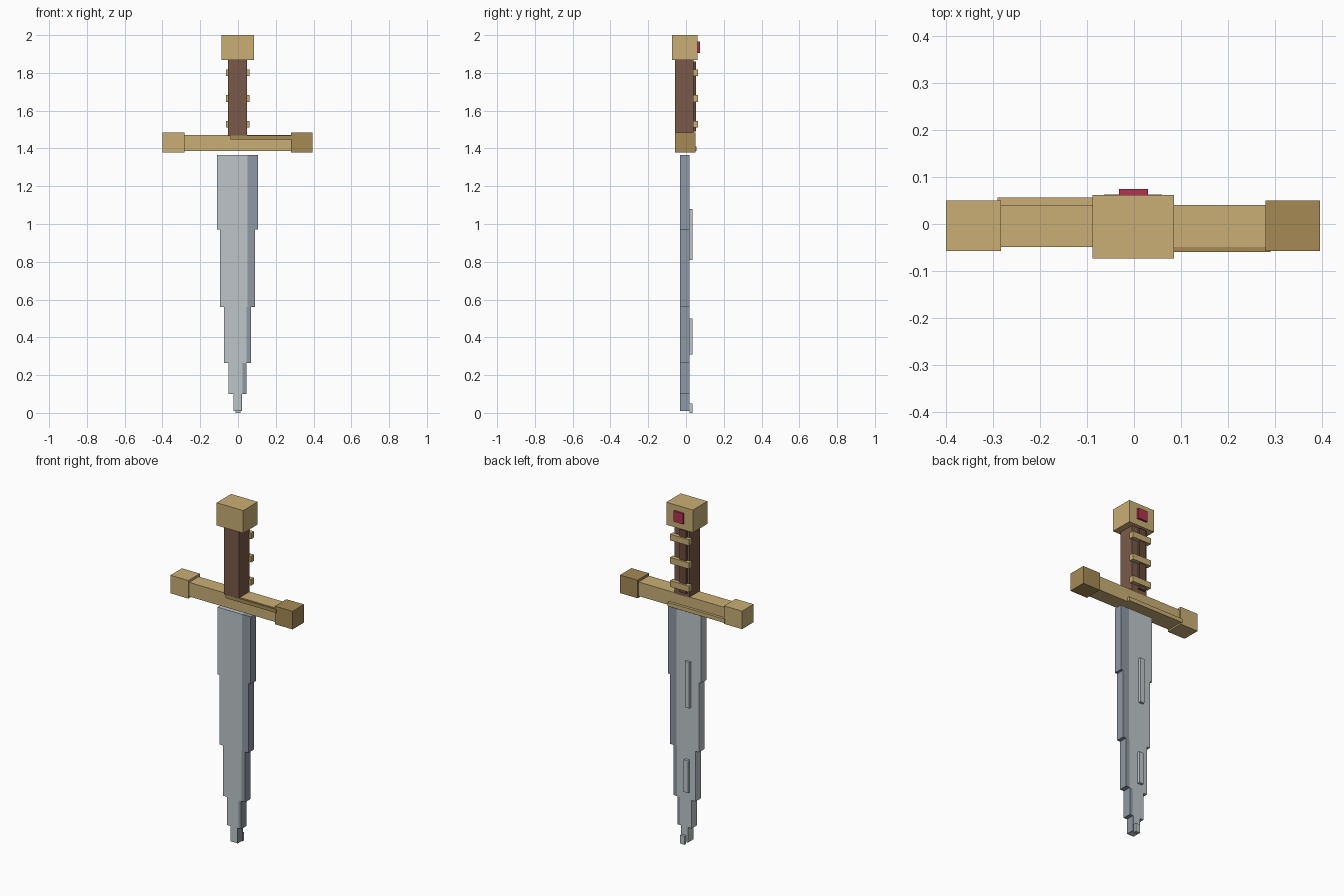
import bpy

default = bpy.data.objects.get("Cube")
if default:
    bpy.data.objects.remove(default, do_unlink=True)


def linear(c):
    c /= 255
    return c / 12.92 if c <= 0.04045 else ((c + 0.055) / 1.055) ** 2.4


def material(name, r, g, b):
    m = bpy.data.materials.new(name)
    colour = (linear(r), linear(g), linear(b), 1)
    m.diffuse_color = colour
    m.use_nodes = True
    m.node_tree.nodes["Principled BSDF"].inputs["Base Color"].default_value = colour
    return m


steel = material("light steel", 191, 198, 201)
dark_steel = material("dark steel", 143, 153, 163)
gold = material("gold", 202, 175, 118)
dark_gold = material("dark gold", 165, 138, 84)
wood = material("brown wood", 122, 90, 72)
dark_wood = material("dark wood", 104, 74, 58)
red = material("red gem", 180, 50, 80)


def block(name, mat, x, y, z):
    """Box given by its (low, high) range on each axis."""
    ranges = (x, y, z)
    bpy.ops.mesh.primitive_cube_add(size=1, location=[(a + b) / 2 for a, b in ranges])
    ob = bpy.context.object
    ob.name = name
    ob.data.name = name
    for v in ob.data.vertices:
        for i, (a, b) in enumerate(ranges):
            v.co[i] *= b - a
    ob.data.materials.append(mat)
    return ob


# Stepped blade: left edge, start of dark edge, right edge, bottom, top
steps = [
    (-0.11, 0.05, 0.106, 0.97, 1.365),
    (-0.096, 0.05, 0.09, 0.56, 0.97),
    (-0.075, 0.045, 0.07, 0.265, 0.56),
    (-0.05, 0.025, 0.044, 0.10, 0.265),
    (-0.025, 0.016, 0.021, 0.01, 0.10),
]
blade_y = (-0.033, 0.018)
for i, (left, mid, right, low, high) in enumerate(steps, 1):
    block(f"blade_step_{i}", steel, (left, mid), blade_y, (low, high))
    block(f"blade_dark_edge_{i}", dark_steel, (mid, right), blade_y, (low, high))

# Raised ridges on the back of the blade
ridges = [(-0.03, 0.81, 1.08), (-0.023, 0.31, 0.50), (0.0, 0.0, 0.05)]
for i, (x, low, high) in enumerate(ridges, 1):
    block(f"blade_ridge_{i}", steel, (x - 0.014, x + 0.014), (0.018, 0.034), (low, high))

# Crossguard with end caps and offset trim strips
block("guard_bar", gold, (-0.285, 0.285), (-0.049, 0.04), (1.387, 1.47))
block("guard_cap_right", gold, (-0.40, -0.283), (-0.057, 0.05), (1.378, 1.484))
block("guard_cap_left", dark_gold, (0.28, 0.395), (-0.057, 0.05), (1.378, 1.484))
block("guard_front_trim", dark_gold, (-0.04, 0.29), (-0.059, -0.049), (1.447, 1.468))
block("guard_back_trim", gold, (-0.29, 0.08), (0.04, 0.056), (1.387, 1.41))

# Grip, its back strip and three bands
block("grip", wood, (-0.052, 0.047), (-0.058, 0.04), (1.465, 1.87))
block("grip_back_strip", dark_wood, (-0.038, 0.006), (0.04, 0.054), (1.49, 1.86))
for i in range(3):
    z = 1.528 + i * 0.1365
    block(f"grip_band_{i + 1}", gold, (-0.064, 0.06), (0.036, 0.063), (z - 0.018, z + 0.018))

# Pommel and gem
block("pommel", gold, (-0.088, 0.085), (-0.073, 0.062), (1.867, 2.0))
block("pommel_gem", red, (-0.032, 0.03), (0.06, 0.074), (1.905, 1.967))
